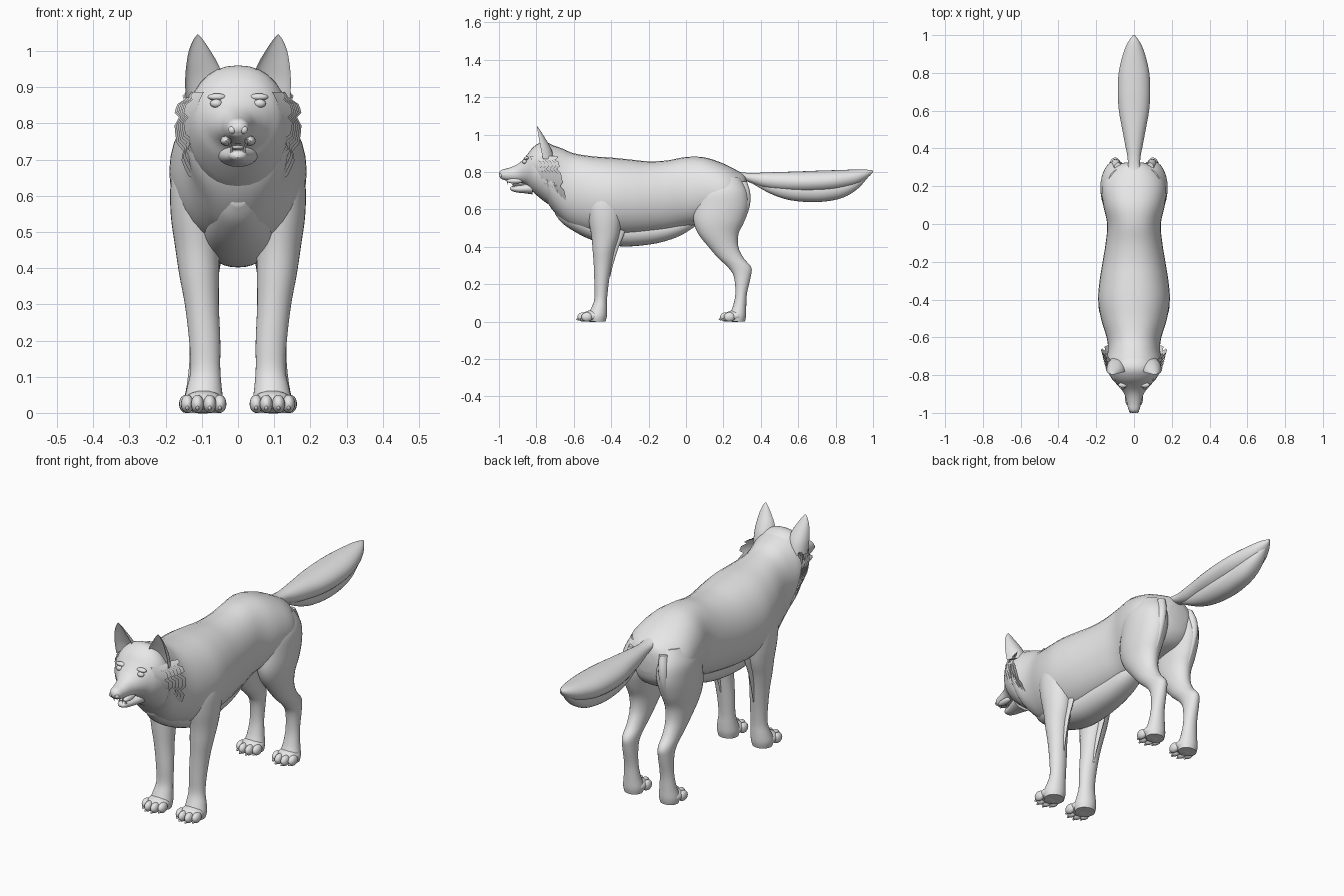
import bpy, bmesh, math
from mathutils import Matrix

fur = bpy.data.materials.new("grey_fur")
fur.diffuse_color = (0.8, 0.8, 0.8, 1)


def finish(name, bm, mirror=False, angle=40):
    """Turn a bmesh into a smooth shaded object, optionally mirrored in x."""
    if mirror:
        twin = bmesh.ops.duplicate(bm, geom=bm.verts[:] + bm.edges[:] + bm.faces[:])["geom"]
        for v in twin:
            if isinstance(v, bmesh.types.BMVert):
                v.co.x = -v.co.x
        bmesh.ops.reverse_faces(bm, faces=[f for f in twin if isinstance(f, bmesh.types.BMFace)])
    bmesh.ops.recalc_face_normals(bm, faces=bm.faces[:])
    me = bpy.data.meshes.new(name)
    bm.to_mesh(me)
    bm.free()
    me.materials.append(fur)
    ob = bpy.data.objects.new(name, me)
    bpy.context.collection.objects.link(ob)
    bpy.ops.object.select_all(action='DESELECT')
    ob.select_set(True)
    bpy.context.view_layer.objects.active = ob
    bpy.ops.object.shade_smooth_by_angle(angle=math.radians(angle))
    return ob


def smooth(st, steps=4):
    """Catmull-Rom refinement of a list of cross-section tuples."""
    out = []
    for i in range(len(st) - 1):
        p0, p1, p2, p3 = st[max(i - 1, 0)], st[i], st[i + 1], st[min(i + 2, len(st) - 1)]
        for s in range(steps):
            t = s / steps
            out.append(tuple(b + 0.5 * t * (c - a + t * (2*a - 5*b + 4*c - d + t * (3*(b - c) + d - a)))
                             for a, b, c, d in zip(p0, p1, p2, p3)))
    return out + [st[-1]]


def loft(name, stations, place, mirror=False, n=32):
    bm = bmesh.new()
    rings = [[bm.verts.new(place(s, 2 * math.pi * k / n)) for k in range(n)] for s in smooth(stations)]
    for a, b in zip(rings, rings[1:]):
        for k in range(n):
            bm.faces.new((a[k], a[(k + 1) % n], b[(k + 1) % n], b[k]))
    bm.faces.new(rings[0])
    bm.faces.new(rings[-1])
    return finish(name, bm, mirror)


def along_y(s, a):      # station: y, top, bottom, half width
    y, top, bot, w = s
    c, d = math.cos(a), math.sin(a)
    return (w * math.copysign(abs(c) ** 0.9, c), y, (top + bot) / 2 + (top - bot) / 2 * d)


def along_z(s, a):      # station: z, centre x, centre y, radius x, radius y
    z, cx, cy, rx, ry = s
    return (cx + rx * math.cos(a), cy + ry * math.sin(a), z)


def cupped(s, a):       # like along_z, with a hollow front side
    z, cx, cy, rx, ry = s
    d = math.sin(a)
    return (cx + rx * math.cos(a), cy + ry * (d if d > 0 else -0.45 * d), z)


def blobs(name, items, mirror=False):
    """Ellipsoids given as centre and radii."""
    bm = bmesh.new()
    for x, y, z, rx, ry, rz in items:
        m = Matrix.Translation((x, y, z)) @ Matrix.Diagonal((rx, ry, rz, 1))
        bmesh.ops.create_uvsphere(bm, u_segments=16, v_segments=10, radius=1, matrix=m)
    return finish(name, bm, mirror)


# Torso and neck
loft("body", [
    (-.79, .945, .72, .11), (-.76, .952, .67, .13), (-.72, .945, .605, .145), (-.66, .925, .54, .138),
    (-.60, .90, .50, .145), (-.50, .884, .465, .175), (-.40, .877, .455, .19), (-.30, .867, .455, .182),
    (-.20, .857, .465, .166), (-.10, .862, .48, .15), (0, .88, .505, .142), (.10, .878, .525, .163),
    (.20, .845, .54, .172), (.27, .81, .56, .145), (.31, .785, .60, .10), (.325, .755, .65, .05)], along_y)

# Long fur hanging below the chest and belly
loft("belly_fur", [
    (-.70, .66, .575, .03), (-.66, .66, .525, .06), (-.58, .62, .472, .085), (-.50, .58, .435, .095),
    (-.42, .56, .412, .095), (-.33, .55, .402, .09), (-.23, .55, .408, .085), (-.13, .55, .425, .075),
    (-.03, .56, .46, .06), (.05, .57, .51, .03)], along_y)

# Tail: upper brush and the longer fur layer under it
loft("tail", [
    (.24, .82, .76, .05), (.29, .80, .762, .034), (.35, .795, .74, .034), (.42, .797, .715, .047),
    (.50, .80, .70, .062), (.60, .803, .69, .08), (.70, .807, .69, .086), (.80, .81, .70, .081),
    (.90, .813, .725, .058), (.96, .813, .76, .033), (1.0, .808, .798, .004)], along_y)
loft("tail_fur", [
    (.36, .77, .735, .015), (.45, .76, .685, .034), (.54, .76, .653, .05), (.64, .76, .64, .06),
    (.74, .76, .642, .06), (.84, .77, .663, .052), (.92, .78, .712, .035), (.98, .80, .78, .006)], along_y)

# Head and lower jaw
loft("head", [
    (-.998, .80, .778, .014), (-.985, .812, .762, .028), (-.95, .821, .752, .037), (-.91, .837, .745, .047),
    (-.88, .858, .742, .064), (-.85, .892, .728, .09), (-.82, .93, .695, .117), (-.78, .957, .66, .136),
    (-.74, .957, .63, .14), (-.69, .93, .60, .12)], along_y)
loft("lower_jaw", [
    (-.94, .716, .706, .008), (-.93, .724, .698, .022), (-.90, .728, .69, .03),
    (-.86, .735, .686, .042), (-.82, .75, .68, .055)], along_y)
blobs("tongue", [(0, -.885, .732, .02, .045, .008)])
blobs("nose", [(0, -.985, .788, .024, .016, .02)])
blobs("nostril_wings", [(.016, -.99, .782, .011, .01, .011)], True)
blobs("eyes", [(.06, -.862, .855, .017, .013, .012)], True)
blobs("brows", [(.058, -.852, .873, .026, .014, .01)], True)
blobs("lips", [(.033, -.915, .752, .016, .045, .014)], True)

# Fangs, upper and lower
bm = bmesh.new()
for x, y, z, flip in ((.024, -.955, .745, math.pi), (.018, -.922, .731, 0)):
    bmesh.ops.create_cone(bm, cap_ends=True, segments=8, radius1=.005, radius2=.0005, depth=.024,
                          matrix=Matrix.Translation((x, y, z)) @ Matrix.Rotation(flip, 4, 'X'))
finish("fangs", bm, True)

# Ears
loft("ears", [
    (.87, .093, -.765, .052, .06), (.92, .094, -.775, .052, .056), (.96, .098, -.783, .045, .043),
    (1.0, .106, -.79, .030, .025), (1.03, .110, -.795, .014, .011), (1.045, .111, -.797, .002, .002)],
    cupped, True, 24)

# Jagged layers of cheek and throat fur framing the face
bm = bmesh.new()
N = 44
for k in range(6):
    rings = []
    for part in (0, .5, 1):
        ring = []
        for i in range(N + 1):
            a = math.radians(35) - math.radians(250) * i / N
            c, d = math.cos(a), math.sin(a)
            notch = .35 if part == 1 and i % 4 == 2 else 0
            g = part - notch
            w = .115 + .005 * k + g * .036
            h = (.125 if d > 0 else .135 + .018 * k + g * .03)
            z = .815 + h * d
            y = -.835 + .019 * k + g * .05 + (.9 - z) * .2
            ring.append(bm.verts.new((w * c, y, z)))
        rings.append(ring)
    for a, b in zip(rings, rings[1:]):
        for i in range(N):
            bm.faces.new((a[i], a[i + 1], b[i + 1], b[i]))
finish("neck_ruff", bm, angle=30)

# Legs
loft("front_legs", [
    (.72, .10, -.43, .06, .09), (.64, .115, -.432, .07, .10), (.55, .115, -.432, .071, .09),
    (.46, .112, -.432, .062, .074), (.38, .107, -.441, .055, .058), (.30, .10, -.446, .047, .047),
    (.20, .092, -.452, .043, .038), (.12, .09, -.456, .041, .034), (.07, .093, -.465, .048, .043),
    (.03, .095, -.475, .054, .052), (.0, .095, -.475, .048, .045)], along_z, True)
loft("hind_legs", [
    (.77, .08, .20, .06, .09), (.70, .092, .195, .082, .132), (.62, .096, .19, .082, .145),
    (.54, .10, .176, .074, .136), (.47, .10, .173, .063, .108), (.40, .10, .20, .05, .08),
    (.34, .10, .24, .041, .068), (.29, .10, .287, .036, .062), (.24, .10, .301, .034, .045),
    (.15, .10, .295, .034, .031), (.08, .10, .286, .041, .036), (.03, .10, .275, .05, .046),
    (0, .10, .275, .045, .04)], along_z, True)

# Paws: pad, four toes and claws each
for name, cx, cy in (("front", .095, -.50), ("hind", .10, .262)):
    toes = [(cx, cy, .03, .056, .055, .032)]
    for dx, dy in ((-.045, -.03), (-.017, -.05), (.017, -.05), (.045, -.03)):
        toes.append((cx + dx, cy + dy, .025, .018, .03, .025))
        toes.append((cx + dx, cy + dy - .026, .013, .005, .011, .006))
    blobs(name + "_paws", toes, True)

# Thin fur blades behind the front legs and on the haunches
loft("front_leg_feathers", [
    (.56, .10, -.36, .012, .04), (.48, .10, -.362, .012, .035), (.40, .10, -.384, .01, .025),
    (.30, .095, -.403, .007, .012), (.24, .092, -.41, .003, .005)], along_z, True, 12)
loft("haunch_feathers", [
    (.75, .085, .295, .02, .03), (.69, .095, .315, .024, .028), (.62, .10, .315, .022, .026),
    (.54, .10, .292, .016, .022), (.47, .10, .268, .006, .01)], along_z, True, 12)
